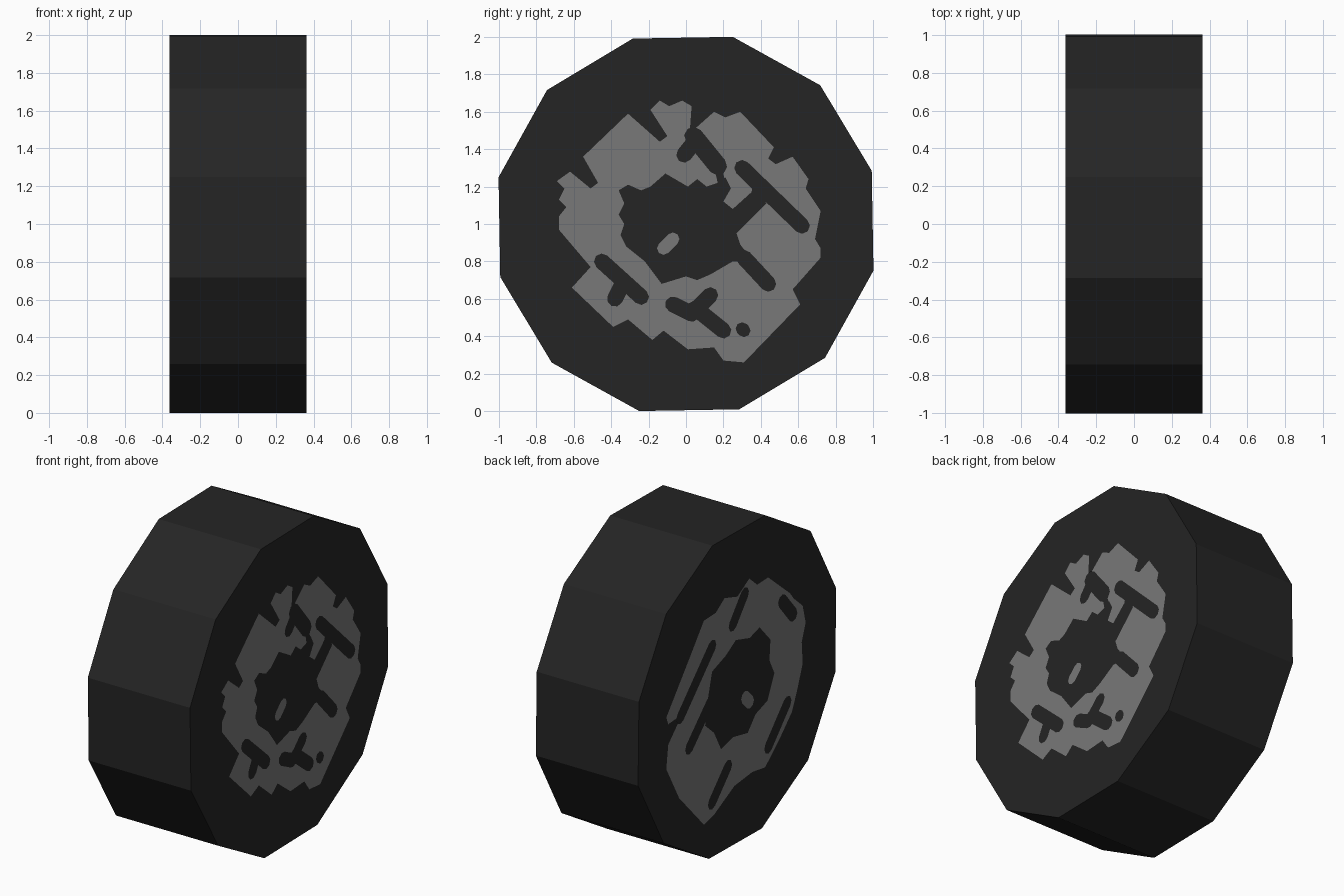
import bpy, bmesh, math

if "Cube" in bpy.data.objects:
    bpy.data.objects.remove(bpy.data.objects["Cube"])

HALF = 0.362     # half width of the tyre
RADIUS = 1.033


def material(name, v):
    m = bpy.data.materials.new(name)
    m.diffuse_color = (v, v, v, 1)
    m.use_nodes = True
    m.node_tree.nodes["Principled BSDF"].inputs["Base Color"].default_value = m.diffuse_color
    return m


RUBBER = material("dark_rubber", 0.018)
METAL = material("worn_grey_metal", 0.19)


def finish(bm, name, mat):
    me = bpy.data.meshes.new(name)
    bm.to_mesh(me)
    bm.free()
    me.materials.append(mat)
    bpy.context.collection.objects.link(bpy.data.objects.new(name, me))


def plates(name, outlines, side, layer, mat):
    """Very thin painted plates on the side face; outlines are (y, height from axle)."""
    bm = bmesh.new()
    x = side * (HALF + 0.0025 * layer)
    for pts in outlines:
        f = bm.faces.new([bm.verts.new((x, y, 1 + w)) for y, w in pts])
        f.normal_update()
        if f.normal.x * side < 0:
            f.normal_flip()
    bmesh.ops.triangulate(bm, faces=bm.faces[:])
    finish(bm, name, mat)


def stroke(a, b, c, d, width=0.085):
    """Round-ended slot from (a, b) to (c, d)."""
    t = math.atan2(d - b, c - a)
    r = width / 2
    out = []
    for cx, cy, base in ((c, d, t - math.pi / 2), (a, b, t + math.pi / 2)):
        for k in range(5):
            p = base + k * math.pi / 4
            out.append((cx + r * math.cos(p), cy + r * math.sin(p)))
    return out


# Tyre: twelve-sided drum lying along x
bm = bmesh.new()
rims = []
for x in (-HALF, HALF):
    rims.append([bm.verts.new((x, RADIUS * math.cos(math.radians(16 + 30 * k)),
                               1 + RADIUS * 0.998 * math.sin(math.radians(16 + 30 * k))))
                 for k in range(12)])
for k in range(12):
    j = (k + 1) % 12
    bm.faces.new((rims[0][k], rims[0][j], rims[1][j], rims[1][k]))
for rim in rims:
    bm.faces.new(rim)
bmesh.ops.recalc_face_normals(bm, faces=bm.faces[:])
low = min(v.co.z for v in bm.verts)
for v in bm.verts:
    v.co.z -= low
finish(bm, "tyre", RUBBER)

# Right side: ragged metal ring
right_outer = [(-.31, .59), (-.14, .44), (-.10, .47), (-.19, .61), (-.14, .66), (-.09, .63),
               (-.02, .66), (.03, .63), (.02, .49), (.06, .52), (.15, .60), (.21, .57),
               (.29, .60), (.47, .41), (.44, .35), (.48, .32), (.57, .36), (.655, .24),
               (.64, .19), (.72, .07), (.69, -.08), (.72, -.13), (.72, -.18), (.57, -.35),
               (.61, -.43), (.31, -.74), (.20, -.73), (.15, -.66), (.01, -.67), (-.12, -.57),
               (-.18, -.62), (-.31, -.51), (-.39, -.55), (-.61, -.34), (-.51, -.23), (-.68, -.03),
               (-.68, .04), (-.64, .09), (-.68, .13), (-.65, .19), (-.69, .23), (-.62, .28),
               (-.51, .19), (-.47, .22), (-.55, .36)]
# Right side: hub opening and worn slots
right_hole = [(-.19, .20), (-.11, .27), (.01, .20), (.06, .24), (.11, .20), (.17, .22),
              (.21, .25), (.24, .19), (.20, .12), (.25, .08), (.35, .17), (.36, .21), (.43, .11),
              (.27, -.05), (.29, -.11), (.36, -.20), (.25, -.20), (.13, -.27), (.06, -.30),
              (0, -.28), (-.13, -.32), (-.22, -.20), (-.32, -.12), (-.35, -.06), (-.33, 0),
              (-.36, .05), (-.33, .11), (-.36, .18), (-.31, .21), (-.24, .18)]
right_slots = [(.04, .47, .17, .31, .10), (.17, .31, .19, .22, .04), (.03, .42, -.01, .37),
               (.30, .30, .62, -.01), (.31, -.18, .44, -.32), (-.45, -.20, -.24, -.39),
               (-.34, -.32, -.38, -.40), (-.07, -.43, .03, -.48), (.03, -.48, .13, -.38),
               (.05, -.45, .20, -.57), (.30, -.56, .31, -.57, .07)]
plates("right_metal_ring", [right_outer], 1, 1, METAL)
plates("right_worn_areas", [right_hole] + [stroke(*s) for s in right_slots], 1, 2, RUBBER)
plates("right_axle_mark", [stroke(-.12, -.13, -.07, -.08, .07)], 1, 3, METAL)

# Left side: a differently worn ring
left_outer = [(-.31, .585), (-.53, .40), (-.57, .35), (-.66, .27), (-.69, .15), (-.65, .04),
              (-.66, -.10), (-.60, -.26), (-.55, -.37), (-.42, -.50), (-.28, -.62), (-.15, -.60),
              (.03, -.62), (.235, -.725), (.34, -.75), (.59, -.485), (.72, -.25), (.70, -.10),
              (.56, .04), (.70, .03), (.72, .08), (.47, .39), (.34, .555), (.22, .56),
              (.13, .62), (0, .58), (-.12, .65), (-.20, .58)]
left_hole = [(.30, .05), (.26, .20), (.12, .25), (.02, .31), (-.12, .27), (-.22, .30),
             (-.33, .18), (-.32, .05), (-.37, -.05), (-.30, -.20), (-.18, -.24), (-.10, -.33),
             (.05, -.30), (.17, -.33), (.24, -.20), (.33, -.12)]
left_slots = [(.58, .03, .26, .36), (.49, -.20, .28, .01), (.26, -.64, .10, -.47),
              (-.31, -.50, -.50, -.29), (.05, .42, -.07, .57), (-.45, .38, -.56, .25)]
plates("left_metal_ring", [left_outer], -1, 1, METAL)
plates("left_worn_areas", [left_hole] + [stroke(*s) for s in left_slots], -1, 2, RUBBER)
plates("left_axle_mark", [stroke(-.12, -.14, -.07, -.09, .08)], -1, 3, METAL)
